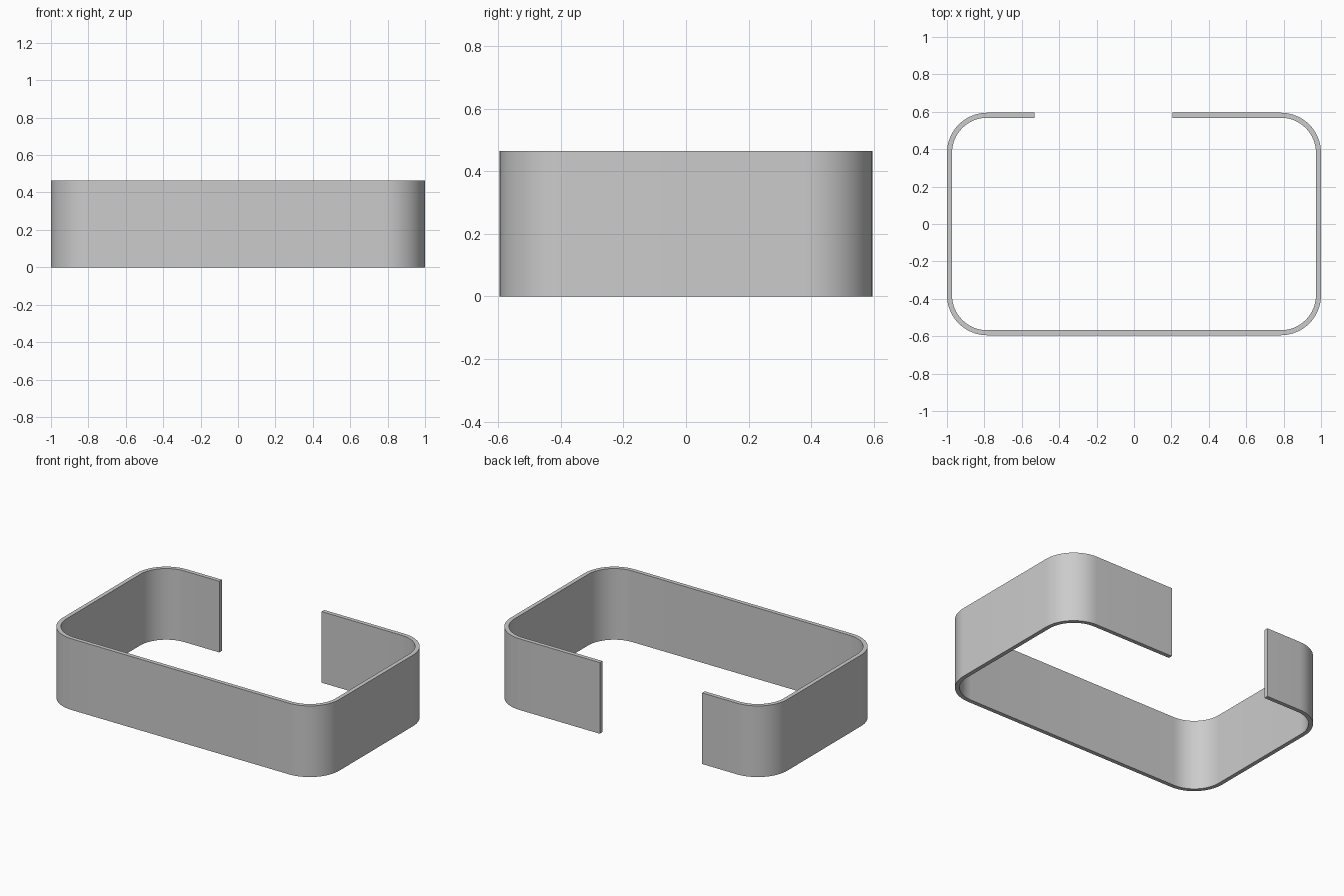
import bpy
import bmesh
import math
from mathutils import Vector

cube = bpy.data.objects.get("Cube")
if cube:
    bpy.data.objects.remove(cube, do_unlink=True)

HALF_X, HALF_Y = 1.0, 0.595
HEIGHT = 0.465
THICK = 0.027
RADIUS = 0.215
STEPS = 16
GAP_LEFT, GAP_RIGHT = 0.207, -0.533

# Plain grey material
grey = bpy.data.materials.new("light grey")
grey.use_nodes = True
colour = (0.6, 0.6, 0.6, 1)
grey.diffuse_color = colour
grey.node_tree.nodes["Principled BSDF"].inputs["Base Color"].default_value = colour


def band_path(inset):
    """Open rounded rectangle, from one end of the rear gap to the other."""
    radius = RADIUS - inset
    cx, cy = HALF_X - RADIUS, HALF_Y - RADIUS
    points = [Vector((GAP_RIGHT, HALF_Y - inset, 0))]
    for quarter, (sx, sy) in enumerate([(-1, 1), (-1, -1), (1, -1), (1, 1)], 1):
        for i in range(STEPS + 1):
            a = (quarter + i / STEPS) * math.pi / 2
            points.append(Vector((sx * cx + radius * math.cos(a),
                                  sy * cy + radius * math.sin(a), 0)))
    points.append(Vector((GAP_LEFT, HALF_Y - inset, 0)))
    return points


# Bent strip: flat cross-section between the two paths, extruded upward
bm = bmesh.new()
outer = [bm.verts.new(p) for p in band_path(0)]
inner = [bm.verts.new(p) for p in band_path(THICK)]
base = [bm.faces.new((outer[i], outer[i + 1], inner[i + 1], inner[i]))
        for i in range(len(outer) - 1)]
top = bmesh.ops.extrude_face_region(bm, geom=base, use_keep_orig=True)
top_verts = [g for g in top["geom"] if isinstance(g, bmesh.types.BMVert)]
bmesh.ops.translate(bm, verts=top_verts, vec=(0, 0, HEIGHT))
bmesh.ops.recalc_face_normals(bm, faces=bm.faces)

mesh = bpy.data.meshes.new("bent_band")
bm.to_mesh(mesh)
bm.free()
mesh.materials.append(grey)
band = bpy.data.objects.new("bent_band", mesh)
bpy.context.collection.objects.link(band)

# Smooth corners, crisp rims
bpy.ops.object.select_all(action='DESELECT')
band.select_set(True)
bpy.context.view_layer.objects.active = band
bpy.ops.object.shade_smooth_by_angle(angle=math.radians(30))
